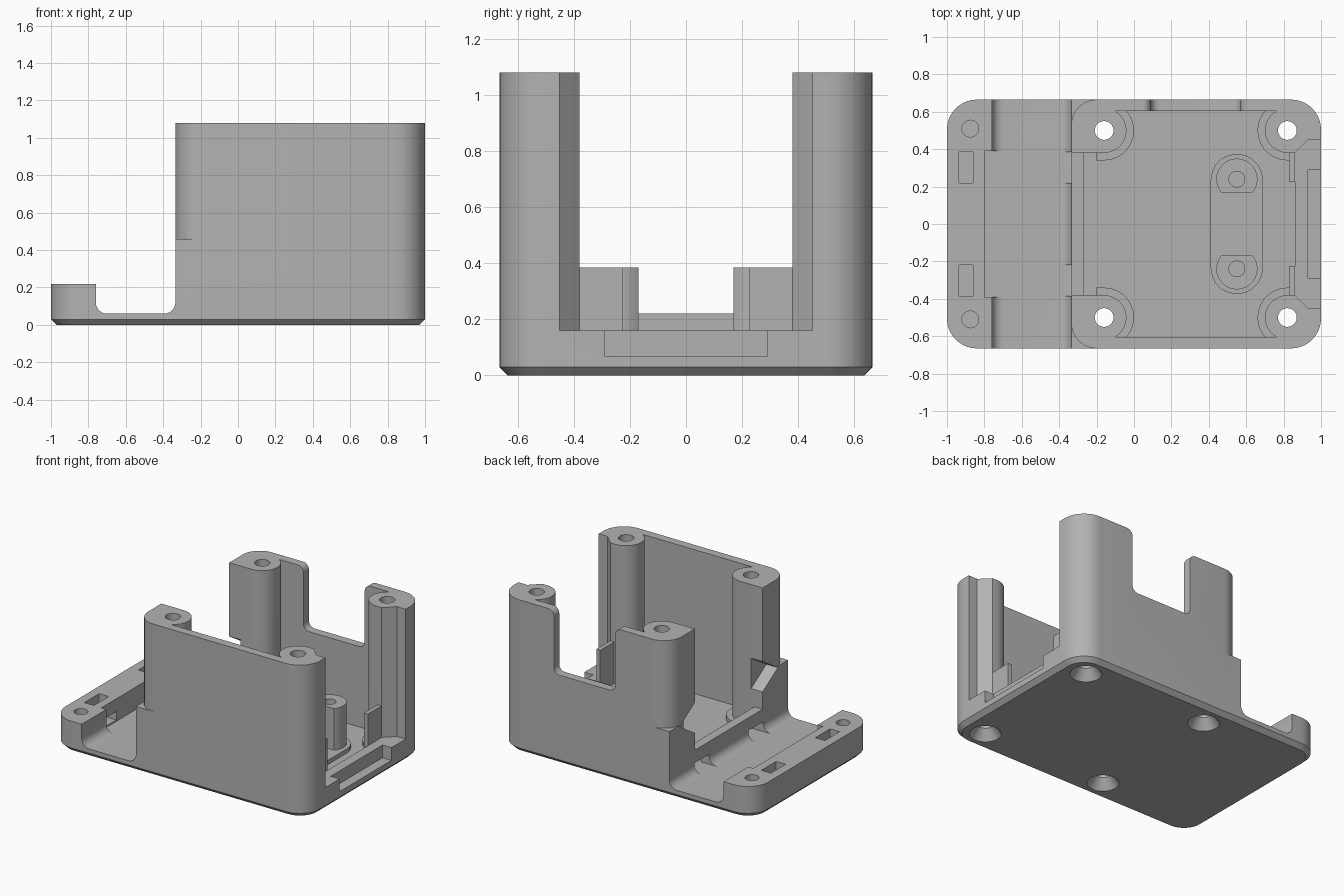
import bpy, bmesh, math
from mathutils import Vector

cube = bpy.data.objects.get("Cube")
if cube:
    bpy.data.objects.remove(cube, do_unlink=True)

grey = bpy.data.materials.new("light_grey")
grey.use_nodes = True
GREY = (0.45, 0.45, 0.45, 1)
grey.diffuse_color = GREY
grey.node_tree.nodes["Principled BSDF"].inputs["Base Color"].default_value = GREY

HOLES = [(x, y) for x in (-0.16, 0.82) for y in (-0.5, 0.5)]
FLOOR = 0.06
WALL_Y = 0.605


def arc(cx, cy, r, a0, a1, n=10):
    """Points on an arc, angles in degrees."""
    angles = [math.radians(a0 + (a1 - a0) * i / n) for i in range(n + 1)]
    return [(cx + r * math.cos(a), cy + r * math.sin(a)) for a in angles]


def rounded_rect(hx, hy, r):
    pts = []
    for i, (sx, sy) in enumerate([(1, 1), (-1, 1), (-1, -1), (1, -1)]):
        pts += arc(sx * (hx - r), sy * (hy - r), r, 90 * i, 90 * i + 90)
    return pts


def loft(name, rings):
    """Solid through matching rings of 3D points."""
    bm = bmesh.new()
    loops = [[bm.verts.new(p) for p in ring] for ring in rings]
    n = len(loops[0])
    for a, b in zip(loops, loops[1:]):
        for i in range(n):
            j = (i + 1) % n
            bm.faces.new((a[i], a[j], b[j], b[i]))
    bm.faces.new(loops[0])
    bm.faces.new(loops[-1])
    bmesh.ops.recalc_face_normals(bm, faces=bm.faces)
    mesh = bpy.data.meshes.new(name)
    bm.to_mesh(mesh)
    bm.free()
    mesh.materials.append(grey)
    obj = bpy.data.objects.new(name, mesh)
    bpy.context.collection.objects.link(obj)
    return obj


def prism(name, pts, lo, hi, axis="z"):
    """Extrude a 2D outline along an axis."""
    place = {"z": lambda a, b, d: Vector((a, b, d)),
             "y": lambda a, b, d: Vector((a, d, b)),
             "x": lambda a, b, d: Vector((d, a, b))}[axis]
    return loft(name, [[place(a, b, d) for a, b in pts] for d in (lo, hi)])


def box(name, x0, x1, y0, y1, z0, z1):
    return prism(name, [(x0, y0), (x1, y0), (x1, y1), (x0, y1)], z0, z1)


def tube(name, x, y, z0, z1, r0, r1=None):
    ends = [(z0, r0), (z1, r1 or r0)]
    return loft(name, [[(px, py, z) for px, py in arc(x, y, r, 0, 348.75, 31)]
                       for z, r in ends])


def cut(target, cutter):
    cutter.hide_render = True
    mod = target.modifiers.new("cut", "BOOLEAN")
    mod.operation = "DIFFERENCE"
    mod.solver = "EXACT"
    mod.object = cutter
    bpy.context.view_layer.objects.active = target
    bpy.ops.object.modifier_apply(modifier=mod.name)
    bpy.data.objects.remove(cutter, do_unlink=True)


def interior(x0, x1, r):
    """Pocket outline that leaves four screw columns of radius r."""
    a = math.degrees(math.asin((WALL_Y - 0.5) / r))
    inner = 0.5 - r
    half = [(x0, inner)] + arc(-0.16, 0.5, r, -90, a) + arc(0.82, 0.5, r, 180 - a, 270)
    half.append((0.86, inner))
    if x1 > 0.9:
        half += [(0.93, 0.45), (x1, 0.45)]
    return half + [(x, -y) for x, y in reversed(half)]


# Outer shell with chamfered underside
outer = rounded_rect(1, 0.665, 0.16)
bottom = rounded_rect(0.97, 0.635, 0.13)
case = loft("case_body", [[(x, y, 0) for x, y in bottom],
                          [(x, y, 0.03) for x, y in outer],
                          [(x, y, 1.08) for x, y in outer]])

# Step down to the cable valley and the end block
step = [(-1.1, 0.22), (-0.76, 0.22)] + arc(-0.7, 0.12, 0.06, 180, 270)
step += arc(-0.395, 0.12, 0.06, 270, 360) + [(-0.335, 1.2), (-1.1, 1.2)]
cut(case, prism("valley_cut", step, -0.8, 0.8, "y"))
cut(case, box("block_recess", -0.8, -0.66, -0.39, 0.39, FLOOR, 0.4))

# Pocket, with wider column feet and low sills at both ends
cut(case, prism("floor_cut", interior(-0.27, 0.86, 0.16), FLOOR, 0.095))
cut(case, prism("pocket_cut", interior(-0.27, 0.86, 0.12), 0.09, 0.3))
cut(case, prism("end_opening", interior(-0.27, 1.1, 0.12), 0.16, 0.3))
cut(case, prism("upper_pocket", interior(-0.5, 1.1, 0.12), 0.22, 1.2))
cut(case, box("end_slot", 0.93, 1.1, -0.29, 0.29, 0.07, 0.3))

# Notch in the rear wall with rounded corners
r = 0.045
notch = arc(0.09 + r, 0.63 + r, r, 180, 270, 6) + arc(0.57 - r, 0.63 + r, r, 270, 360, 6)
notch += arc(0.57 + r, 1.08 - r, r, 180, 90, 6) + [(0.57 + r, 1.2), (0.09 - r, 1.2)]
notch += arc(0.09 - r, 1.08 - r, r, 90, 0, 6)
cut(case, prism("rear_notch", notch, 0.55, 0.8, "y"))

for s in (-1, 1):
    # Rounded upper corner above a square foot
    corner = arc(-0.2, 0.53, 0.135, 180, 90) + [(-0.2, 0.8), (-0.5, 0.8), (-0.5, 0.53)]
    cut(case, prism("corner_cut", [(x, s * y) for x, y in corner], 0.46, 1.2))
    # Wedge relief at the inner column edge
    wedge = [(0.36, 0.33), (0.36, 0.57), (0.55, 0.45)]
    cut(case, prism("wedge_cut", [(s * y, z) for y, z in wedge], -0.4, -0.245, "x"))
    # Tie passages through block and sill
    y0, y1 = sorted((s * 0.22, s * 0.385))
    cut(case, box("tie_slot", -0.935, -0.86, y0, y1, 0.07, 0.4))
    cut(case, box("tie_tunnel", -0.9, -0.75, y0, y1, 0.07, 0.13))
    cut(case, box("sill_tunnel", -0.42, -0.2, y0, y1, FLOOR, 0.13))
    cut(case, tube("block_hole", -0.875, s * 0.51, 0.08, 0.4, 0.045))

# Countersunk screw holes
for x, y in HOLES:
    cut(case, tube("screw_hole", x, y, -0.1, 1.2, 0.05))
    cut(case, tube("countersink", x, y, -0.01, 0.07, 0.11, 0.05))

parts = [case]

# Raised pad on the floor
pad = arc(0.55, 0.235, 0.14, 0, 180) + arc(0.55, -0.235, 0.14, 180, 360)
parts.append(prism("mount_pad", pad, FLOOR - 0.01, 0.09))

for side, s in (("left", 1), ("right", -1)):
    # Mount post with one flat side and a screw hole
    profile = [(x, s * y) for x, y in arc(0.55, 0.24, 0.11, -40, 220, 24)]
    post = prism("mount_post_" + side, profile, 0.08, 0.385)
    cut(post, tube("post_hole", 0.55, s * 0.24, 0.12, 0.5, 0.042))
    parts.append(post)
    # Thin retaining tab beside the end sill
    y0, y1 = sorted((s * 0.225, s * 0.385))
    parts.append(box("board_tab_" + side, 0.83, 0.86, y0, y1, FLOOR - 0.01, 0.385))

for obj in parts:
    bpy.ops.object.select_all(action="DESELECT")
    obj.select_set(True)
    bpy.context.view_layer.objects.active = obj
    bpy.ops.object.shade_smooth_by_angle(angle=math.radians(30))
